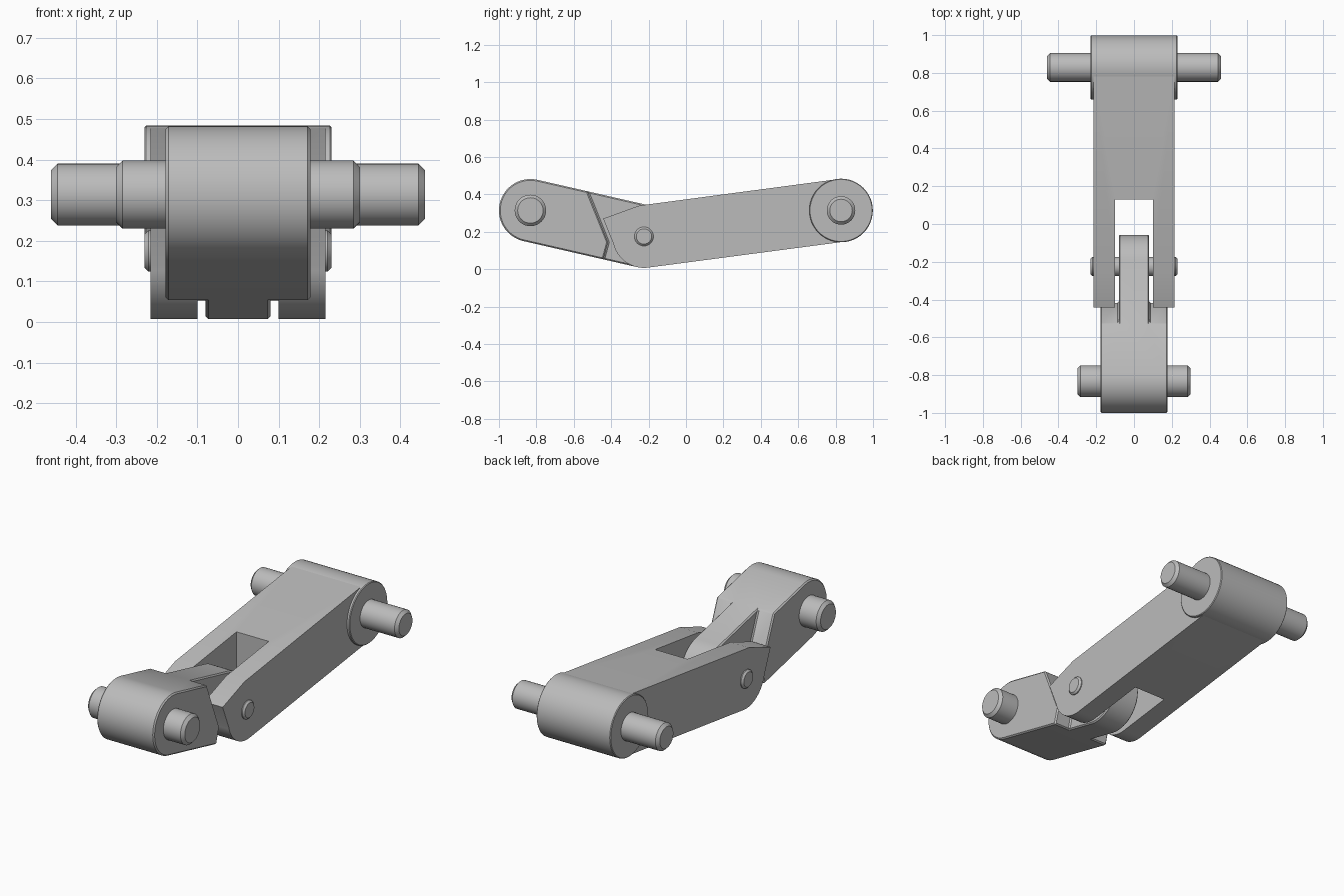
import bpy, bmesh, math

if "Cube" in bpy.data.objects:
    bpy.data.objects.remove(bpy.data.objects["Cube"])

grey = bpy.data.materials.new("steel_grey")
grey.diffuse_color = (0.5, 0.5, 0.5, 1)
grey.use_nodes = True
grey.node_tree.nodes["Principled BSDF"].inputs["Base Color"].default_value = grey.diffuse_color

REAR, PIVOT, FRONT = (0.829, 0.314), (-0.225, 0.175), (-0.832, 0.314)


def arc(c, r, a0, a1, n=32):
    """Points in the y-z plane, angles in radians."""
    return [(c[0] + r * math.cos(a0 + (a1 - a0) * i / n),
             c[1] + r * math.sin(a0 + (a1 - a0) * i / n)) for i in range(n + 1)]


def extrude(name, pts, x0, x1):
    """Extrude a y-z outline from x0 to x1."""
    bm = bmesh.new()
    a = [bm.verts.new((x0, y, z)) for y, z in pts]
    b = [bm.verts.new((x1, y, z)) for y, z in pts]
    bm.faces.new(a)
    bm.faces.new(b)
    for i in range(len(a)):
        j = (i + 1) % len(a)
        bm.faces.new((a[i], a[j], b[j], b[i]))
    bmesh.ops.recalc_face_normals(bm, faces=bm.faces)
    me = bpy.data.meshes.new(name)
    bm.to_mesh(me)
    bm.free()
    ob = bpy.data.objects.new(name, me)
    bpy.context.collection.objects.link(ob)
    me.materials.append(grey)
    return ob


def apply(ob, mod):
    bpy.ops.object.select_all(action='DESELECT')
    bpy.context.view_layer.objects.active = ob
    ob.select_set(True)
    bpy.ops.object.modifier_apply(modifier=mod.name)


def cut(ob, cutter):
    m = ob.modifiers.new("cut", 'BOOLEAN')
    m.operation, m.solver, m.object = 'DIFFERENCE', 'EXACT', cutter
    apply(ob, m)
    bpy.data.objects.remove(cutter)


def finish(ob, bevel=0.0):
    if bevel:
        m = ob.modifiers.new("bevel", 'BEVEL')
        m.width, m.segments = bevel, 1
        m.limit_method, m.angle_limit = 'ANGLE', math.radians(40)
        apply(ob, m)
    bpy.ops.object.select_all(action='DESELECT')
    bpy.context.view_layer.objects.active = ob
    ob.select_set(True)
    bpy.ops.object.shade_smooth_by_angle(angle=math.radians(30))


def pin(name, c, r, half, chamfer):
    """Round bar along x with chamfered ends."""
    finish(extrude(name, arc(c, r, 0, 2 * math.pi * 47 / 48, 47), -half, half), chamfer)


# Long forked arm: round rear end, clipped nose around the pivot
R = 0.168
tilt = math.atan2(REAR[1] - PIVOT[1], REAR[0] - PIVOT[0])
up, down = tilt + math.pi / 2, tilt - math.pi / 2
outline = arc(REAR, R, down, up)
outline += [(-0.25, 0.34), (-0.443, 0.27)]
outline += arc(PIVOT, R, math.radians(193), down + 2 * math.pi, 20)
arm = extrude("forked_arm", outline, -0.215, 0.215)
cut(arm, extrude("slot", [(-0.7, -0.3), (0.13, -0.3), (0.13, 0.7), (-0.7, 0.7)], -0.1, 0.1))
finish(arm)

# Rear hub and axle
pin("rear_hub", REAR, 0.17, 0.23, 0.004)
pin("rear_axle", REAR, 0.076, 0.46, 0.016)

# Short link: full-width head narrowing to a tongue between the fork cheeks
tilt = math.atan2(PIVOT[1] - FRONT[1], PIVOT[0] - FRONT[0])
up, down = tilt + math.pi / 2, tilt - math.pi / 2
outline = arc(FRONT, R, up, up + math.pi) + arc(PIVOT, R, down, up)
link = extrude("short_link", outline, -0.178, 0.178)
shoulder = [(-0.564, 0.51), (-0.417, 0.144), (-0.467, -0.04), (0.1, -0.1), (0.1, 0.6)]
for s in (-1, 1):
    cut(link, extrude("shoulder_cutter", shoulder, s * 0.08, s * 0.3))
finish(link, 0.007)

# Front axle and hinge pin
pin("front_axle", FRONT, 0.084, 0.3, 0.016)
pin("hinge_pin", PIVOT, 0.051, 0.23, 0.01)
